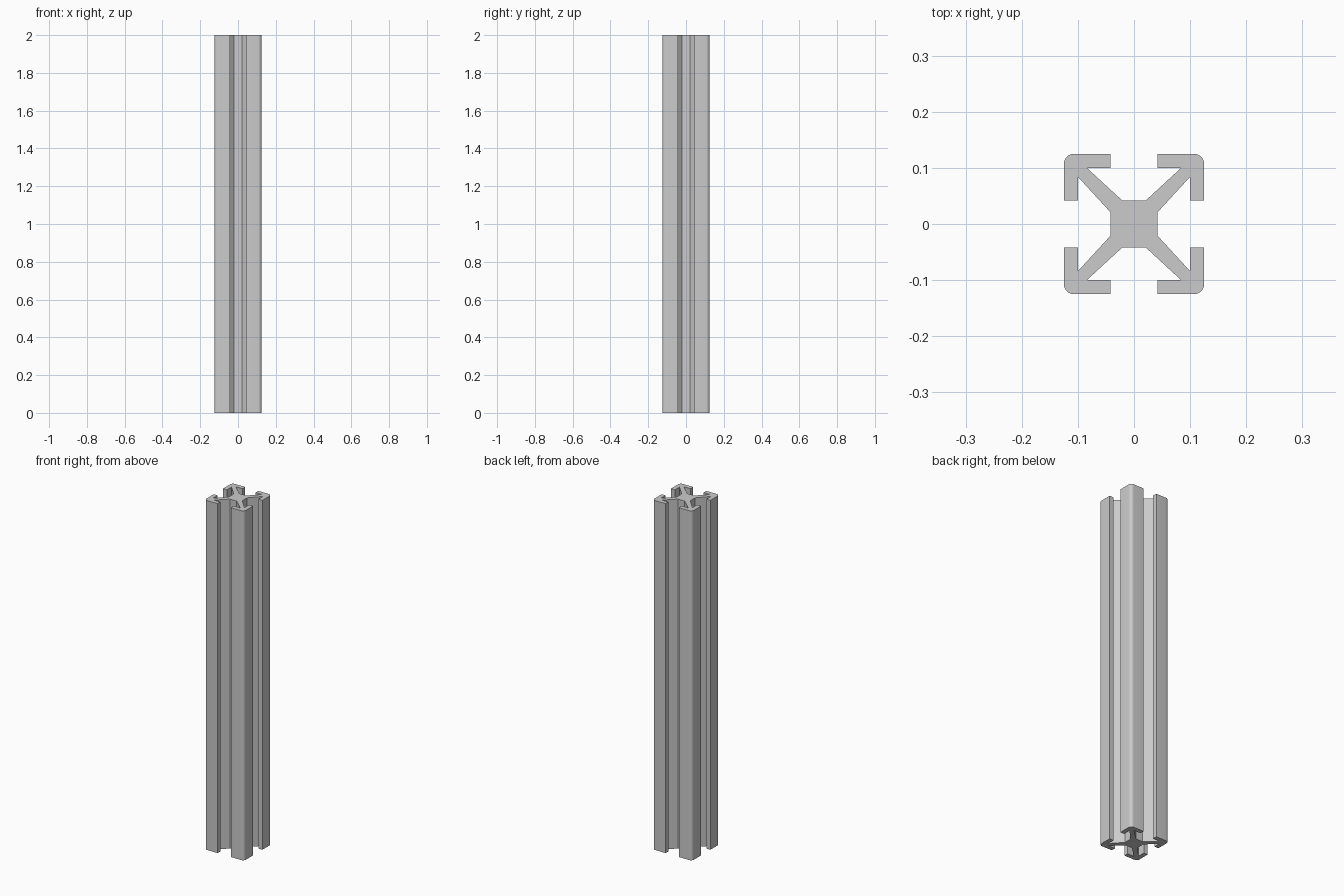
import bpy, bmesh, math
from mathutils import Vector, Matrix

cube = bpy.data.objects.get("Cube")
if cube:
    bpy.data.objects.remove(cube, do_unlink=True)

HALF = 0.125      # half width of the section
LIP = 0.1         # inner face of the lips
CORE = 0.042      # half width of the core and of the slot opening
WEB = 0.021       # where a diagonal web leaves the core
TIP = 0.084       # where a diagonal web meets the lip
RADIUS = 0.018    # outer corner rounding
LENGTH = 2.0
ARC_STEPS = 6

# One quarter of the section, counter-clockwise
lower = [(CORE, WEB), (LIP, TIP), (LIP, CORE), (HALF, CORE)]
centre = HALF - RADIUS
arc = []
for i in range(ARC_STEPS + 1):
    a = math.pi / 2 * i / ARC_STEPS
    arc.append((centre + RADIUS * math.cos(a), centre + RADIUS * math.sin(a)))
upper = [(y, x) for x, y in reversed(lower)]
quarter = [Vector((x, y, 0)) for x, y in lower + arc + upper]

# Repeat the quarter round the axis and extrude the section
bm = bmesh.new()
verts = []
for k in range(4):
    turn = Matrix.Rotation(k * math.pi / 2, 3, 'Z')
    verts += [bm.verts.new(turn @ p) for p in quarter]
section = bm.faces.new(verts)
extruded = bmesh.ops.extrude_face_region(bm, geom=[section], use_keep_orig=True)
top = [g for g in extruded["geom"] if isinstance(g, bmesh.types.BMVert)]
bmesh.ops.translate(bm, verts=top, vec=(0, 0, LENGTH))
bmesh.ops.recalc_face_normals(bm, faces=bm.faces)

mesh = bpy.data.meshes.new("slotted_rail")
bm.to_mesh(mesh)
bm.free()
rail = bpy.data.objects.new("slotted_rail", mesh)
bpy.context.collection.objects.link(rail)

# Plain aluminium grey
grey = bpy.data.materials.new("aluminium_grey")
grey.use_nodes = True
colour = (0.6, 0.6, 0.6, 1)
grey.diffuse_color = colour
grey.node_tree.nodes["Principled BSDF"].inputs["Base Color"].default_value = colour
mesh.materials.append(grey)

# Smooth the rounded corners, keep the other edges sharp
bpy.ops.object.select_all(action='DESELECT')
rail.select_set(True)
bpy.context.view_layer.objects.active = rail
bpy.ops.object.shade_smooth_by_angle(angle=math.radians(30))
